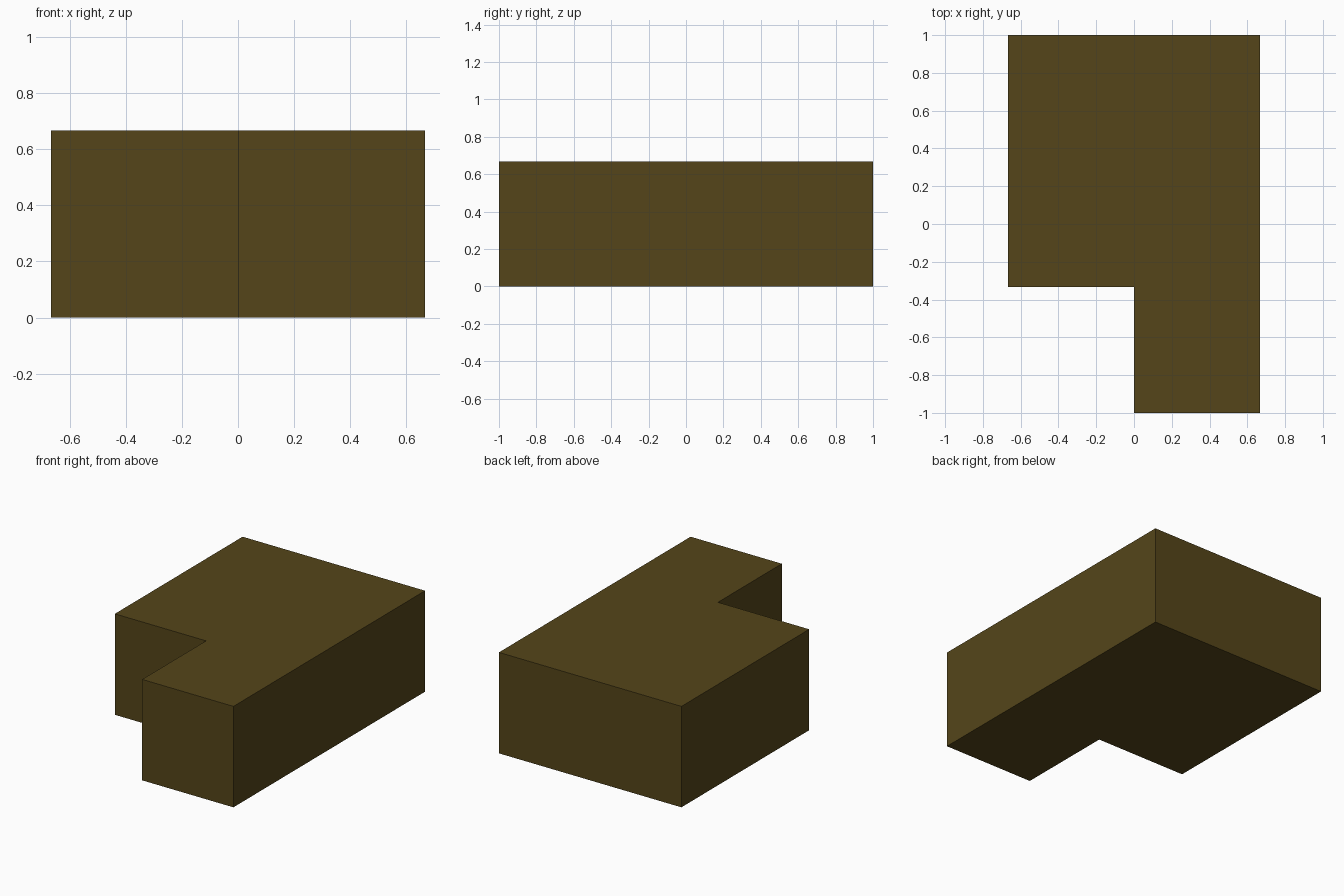
import bpy
import bmesh

if "Cube" in bpy.data.objects:
    bpy.data.objects.remove(bpy.data.objects["Cube"])

T = 2 / 3  # module size: the block is 2 x 3 modules in plan, 1 high

# L-shaped footprint, counter-clockwise, with the front left module missing
outline = [(0, -1), (T, -1), (T, 1), (-T, 1), (-T, 1 - 2 * T), (0, 1 - 2 * T)]

# Extrude the footprint into a solid block
bm = bmesh.new()
base = bm.faces.new([bm.verts.new((x, y, 0)) for x, y in outline])
top = bmesh.ops.extrude_face_region(bm, geom=[base], use_keep_orig=True)
verts = [g for g in top["geom"] if isinstance(g, bmesh.types.BMVert)]
bmesh.ops.translate(bm, vec=(0, 0, T), verts=verts)
bmesh.ops.recalc_face_normals(bm, faces=bm.faces[:])
mesh = bpy.data.meshes.new("notched_block")
bm.to_mesh(mesh)
bm.free()

block = bpy.data.objects.new("notched_block", mesh)
bpy.context.collection.objects.link(block)

# Dark olive brown finish
mat = bpy.data.materials.new("olive_brown")
mat.diffuse_color = (0.09, 0.06, 0.01, 1)
mat.use_nodes = True
mat.node_tree.nodes["Principled BSDF"].inputs["Base Color"].default_value = mat.diffuse_color
mesh.materials.append(mat)
